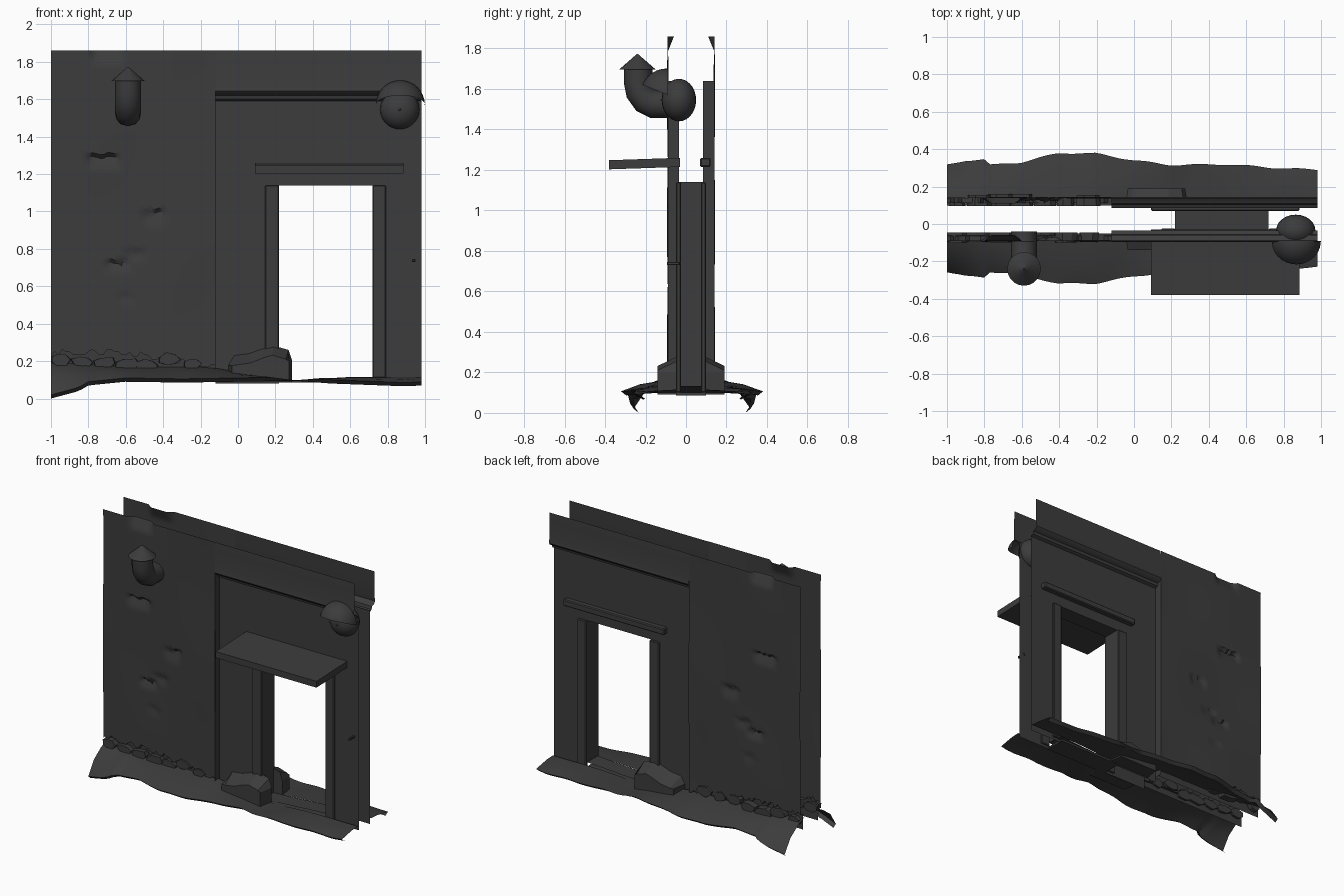
import bpy, bmesh, math, random
from mathutils import Vector

random.seed(4)
if "Cube" in bpy.data.objects:
    bpy.data.objects.remove(bpy.data.objects["Cube"])

grey = bpy.data.materials.new("dark_grey")
grey.use_nodes = True
grey.diffuse_color = (0.045, 0.045, 0.045, 1)
grey.node_tree.nodes["Principled BSDF"].inputs["Base Color"].default_value = (0.045, 0.045, 0.045, 1)

MID = 0.025                        # plane halfway between the two wall skins
WALL, PANEL = 0.115, 0.06          # skin distances from that plane
LEFT, STEP, RIGHT, TOP = -1, -0.12, 0.98, 1.86
DOOR_L, DOOR_R, DOOR_T = 0.22, 0.72, 1.14


def finish(name, bm, smooth=True):
    mesh = bpy.data.meshes.new(name)
    bm.to_mesh(mesh)
    bm.free()
    obj = bpy.data.objects.new(name, mesh)
    bpy.context.collection.objects.link(obj)
    mesh.materials.append(grey)
    if smooth:
        bpy.ops.object.select_all(action='DESELECT')
        obj.select_set(True)
        bpy.context.view_layer.objects.active = obj
        bpy.ops.object.shade_smooth_by_angle(angle=math.radians(35))
    return obj


def sheet(name, rows, s, skip=None):
    """Grid of (x, distance, z) rows, listed top to bottom; s is -1 front, 1 back."""
    bm = bmesh.new()
    v = [[bm.verts.new((x, MID + s * d, z)) for x, d, z in row] for row in rows]
    for r in range(len(v) - 1):
        for c in range(len(v[0]) - 1):
            if skip and skip(r, c):
                continue
            f = [v[r][c], v[r + 1][c], v[r + 1][c + 1], v[r][c + 1]]
            bm.faces.new(f if s < 0 else f[::-1])
    return finish(name, bm)


def box(name, lo, hi, bevel=0.0):
    bm = bmesh.new()
    bmesh.ops.create_cube(bm, size=1)
    for v in bm.verts:
        v.co = Vector([lo[i] + (v.co[i] + 0.5) * (hi[i] - lo[i]) for i in range(3)])
    if bevel:
        bmesh.ops.bevel(bm, geom=bm.edges[:], offset=bevel, segments=1, affect='EDGES')
    return finish(name, bm, False)


def side_box(name, x0, x1, d0, d1, z0, z1, s, bevel=0.0):
    y0, y1 = sorted((MID + s * d0, MID + s * d1))
    return box(name, (x0, y0, z0), (x1, y1, z1), bevel)


def prism(name, outline, d0, d1, s, shrink=1.0, drop=0.0):
    """Extrude an (x, z) outline away from the wall, tapering its outer face."""
    cx = sum(p[0] for p in outline) / len(outline)
    bm = bmesh.new()
    a = [bm.verts.new((x, MID + s * d0, z)) for x, z in outline]
    b = [bm.verts.new((cx + (x - cx) * shrink, MID + s * d1, z - drop * (z > 0.2)))
         for x, z in outline]
    bm.faces.new(a)
    bm.faces.new(b)
    for i in range(len(a)):
        j = (i + 1) % len(a)
        bm.faces.new((a[i], a[j], b[j], b[i]))
    bmesh.ops.recalc_face_normals(bm, faces=bm.faces[:])
    return finish(name, bm, False)


def lerp(points, x):
    for (x0, a), (x1, b) in zip(points, points[1:]):
        if x <= x1:
            return a + (b - a) * (x - x0) / (x1 - x0)
    return points[-1][1]


def span(a, b, n):
    return [a + (b - a) * i / n for i in range(n + 1)]


# Chips in the plaster: centre x, top z, half width, height, depth
CHIPS = [(-0.72, 1.30, 0.1, 0.08, 0.025), (-0.45, 1.0, 0.07, 0.09, 0.02),
         (-0.55, 0.79, 0.06, 0.07, 0.015), (-0.64, 0.73, 0.07, 0.06, 0.02),
         (-0.7, TOP + 0.01, 0.1, 0.09, 0.035), (-0.6, 0.55, 0.05, 0.06, 0.008)]


def wall_depth(x, z):
    d = WALL + 0.004 * math.sin(7 * x) * math.sin(5 * z)
    for cx, cz, w, h, depth in CHIPS:
        t = (cz - z) / h
        if 0 <= t <= 1 and abs(x - cx) < w:
            d -= depth * (1 - t) * min(1, 3 * (1 - abs(x - cx) / w))
    return d


EDGE = [(-1, .28), (-.9, .305), (-.8, .31), (-.77, .28), (-.6, .295), (-.4, .345),
        (-.2, .342), (0, .305), (.2, .28), (.5, .285), (.75, .265), (.98, .255)]
EDGE_Z = [(-1, .0), (-.85, .04), (-.8, .07), (-.6, .09), (-.3, .085), (0, .09),
          (.3, .095), (.5, .08), (.9, .065), (.98, .07)]
CREST = [(-1, .2), (-.6, .17), (-.2, .17), (-.1, .16), (.05, .13), (.3, .098),
         (.6, .115), (.98, .115)]

for s, side in ((-1, "front"), (1, "back")):
    # Plain wall with chips and a ragged lower edge that turns inward
    xs = span(LEFT, STEP, 44)
    ragged = [lerp([(-1, .25), (-.6, .25), (-.3, .2), (STEP, .18)], x)
              + random.choice((-.018, 0, .012)) for x in xs]
    rows = []
    for t in span(0, 1, 82):
        row = []
        for x, low in zip(xs, ragged):
            z = TOP + (low - TOP) * t
            row.append((x, wall_depth(x, z), z))
        rows.append(row)
    rows.append([(x, 0.088, z) for x, z in zip(xs, ragged)])
    rows.append([(x, 0.085, 0.12) for x in xs])
    sheet(side + "_plain_wall", rows, s)

    # Header with moulded lower lip
    lip = [(TOP, .112), (1.8, WALL), (1.67, WALL), (1.645, .12), (1.63, .108),
           (1.62, .085), (1.6, .08), (1.59, PANEL)]
    sheet(side + "_header", [[(x, d, z) for x in (STEP, RIGHT)] for z, d in lip], s)

    # Step down to the recessed door panel
    sheet(side + "_recess_step",
          [[(STEP, WALL, z), (STEP, PANEL, z)] for z in (1.64, 0.12)], s)

    # Recessed panel with the doorway left open
    cols = [STEP, DOOR_L, DOOR_R, RIGHT]
    sheet(side + "_door_panel", [[(x, PANEL, z) for x in cols] for z in (1.6, DOOR_T, 0.08)],
          s, lambda r, c: r == 1 and c == 1)

    # Door pilasters
    for tag, x0, x1 in (("left", 0.145, DOOR_L), ("right", DOOR_R, 0.79)):
        side_box(f"{side}_{tag}_pilaster", x0, x1, 0.05, 0.074, 0.1, DOOR_T, s, 0.005)

    # Ground skirt with drooping rim
    xs = span(LEFT, RIGHT, 60)
    rows = [[], [], [], [], []]
    for x in xs:
        e, ez, cz = lerp(EDGE, x), lerp(EDGE_Z, x), lerp(CREST, x)
        e += 0.01 * (s > 0) + 0.004 * math.sin(23 * x)
        low = min(ez + 0.02, cz)
        rows[0].append((x, PANEL + 0.015, cz))
        rows[1].append((x, 0.14, cz * 0.85 + low * 0.15))
        rows[2].append((x, (0.16 + e) / 2, (cz + low) / 2 + 0.004 * math.sin(17 * x)))
        rows[3].append((x, e, low))
        rows[4].append((x, e - 0.025, ez))
    sheet(side + "_ground_skirt", rows, s)

    # Boulder beside the door
    outline = [(-.05, .09), (-.05, .18), (-.02, .23), (.06, .24), (.13, .265),
               (.19, .282), (.27, .26), (.29, .2), (.29, .09)]
    prism(side + "_boulder", outline, PANEL, 0.165, s, 0.9, 0.05)

    # Broken plaster slabs along the wall foot
    for i, x in enumerate(span(-0.95, -0.25, 6)):
        w, z = random.uniform(.05, .09), random.uniform(.17, .21)
        shape = []
        for k in range(7):
            a, r = math.tau * k / 7, random.uniform(.75, 1.15)
            shape.append((max(LEFT, x + w * r * math.cos(a)), z + .035 * r * math.sin(a)))
        prism(f"{side}_plaster_slab_{i + 1}", shape, 0.07, random.uniform(.115, .14), s, 0.9)

# Doorway tunnel
bm = bmesh.new()
loop = [(DOOR_L, DOOR_T), (DOOR_R, DOOR_T), (DOOR_R, 0.13), (DOOR_L, 0.1)]
rings = [[bm.verts.new((x, MID + d, z)) for x, z in loop] for d in (-PANEL, PANEL)]
for i in range(4):
    j = (i + 1) % 4
    bm.faces.new((rings[0][i], rings[0][j], rings[1][j], rings[1][i]))
finish("doorway_tunnel", bm, False)
box("door_sill", (DOOR_L, -0.05, 0.085), (DOOR_R, 0.1, 0.1))

# Awning slab, tipped down slightly, and the small ledge behind
awning = box("awning", (0.09, -0.38, 1.215), (0.885, -0.03, 1.26))
for v in awning.data.vertices:
    if v.co.y < -0.2:
        v.co.z -= 0.012
box("back_ledge", (0.09, 0.07, 1.215), (0.885, 0.122, 1.26), 0.006)

# Vent pipe
curve = bpy.data.curves.new("vent_pipe", 'CURVE')
curve.dimensions = '3D'
curve.bevel_depth = 0.07
curve.bevel_resolution = 4
path = [(-.04, 1.525), (-.16, 1.525), (-.2, 1.545), (-.228, 1.585), (-.236, 1.63), (-.236, 1.71)]
spline = curve.splines.new('POLY')
spline.points.add(len(path) - 1)
for p, (y, z) in zip(spline.points, path):
    p.co = (-0.588, y, z, 1)
curve.materials.append(grey)
bpy.context.collection.objects.link(bpy.data.objects.new("vent_pipe", curve))

# Vent cap
bm = bmesh.new()
bmesh.ops.create_cone(bm, cap_ends=True, segments=20, radius1=0.09, radius2=0.004, depth=0.075)
bmesh.ops.translate(bm, verts=bm.verts, vec=(-0.588, -0.24, 1.734))
finish("vent_cap", bm)

# Lamp globe and its centre stud
for name, r, y, depth in (("lamp_globe", 0.105, -0.035, 0.085), ("lamp_stud", 0.007, -0.118, 0.007)):
    bm = bmesh.new()
    bmesh.ops.create_uvsphere(bm, u_segments=24, v_segments=14, radius=1)
    for v in bm.verts:
        v.co = (0.865 + v.co.x * r, y + v.co.y * depth, 1.545 + v.co.z * r)
    finish(name, bm)

# Lamp hood: a sphere cut by the wall and by a tilted plane
bm = bmesh.new()
bmesh.ops.create_uvsphere(bm, u_segments=28, v_segments=16, radius=0.131)
bmesh.ops.translate(bm, verts=bm.verts, vec=(0.868, -0.095, 1.57))
for point, normal in (((0, -0.09, 0), (0, 1, 0)), ((0, -0.09, 1.57), (0, -0.4, -1))):
    bmesh.ops.bisect_plane(bm, geom=bm.verts[:] + bm.edges[:] + bm.faces[:],
                           plane_co=point, plane_no=normal, clear_outer=True)
finish("lamp_hood", bm)

# Door peg
box("door_peg", (0.93, -0.095, 0.73), (0.948, -0.03, 0.746), 0.004)
